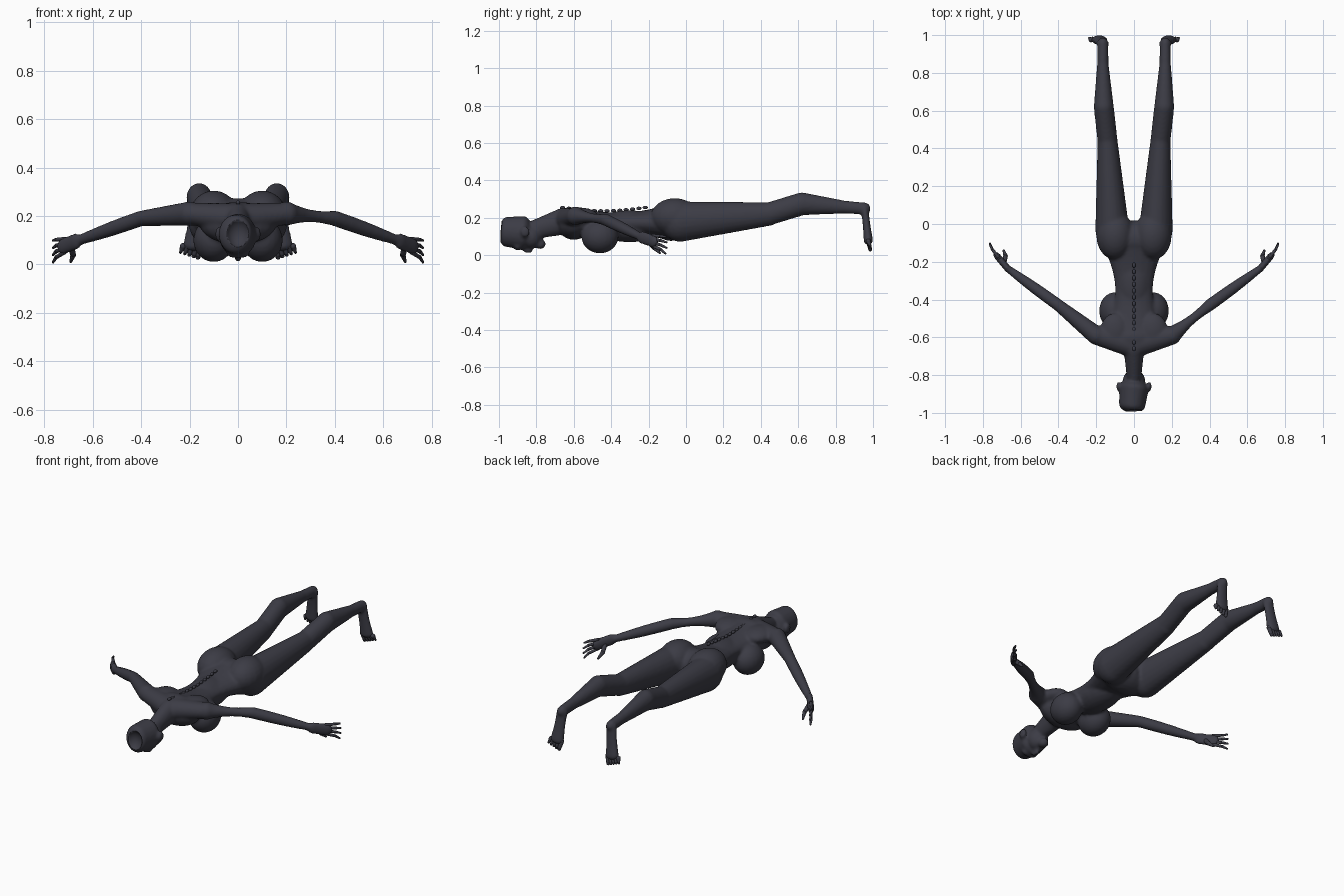
import bpy, bmesh, math
from mathutils import Vector, Matrix

old = bpy.data.objects.get("Cube")
if old:
    bpy.data.objects.remove(old, do_unlink=True)

slate = bpy.data.materials.new("dark slate")
slate.use_nodes = True
color = (.045, .045, .06, 1)
slate.diffuse_color = color
slate.node_tree.nodes["Principled BSDF"].inputs["Base Color"].default_value = color


def blob(bm, center, radii, frame=Matrix()):
    place = Matrix.Translation(center) @ frame @ Matrix.Diagonal((*radii, 1))
    bmesh.ops.create_uvsphere(bm, u_segments=20, v_segments=12, radius=1, matrix=place)


def limb(bm, start, end, start_radius, end_radius, bulge=0, flat=1, cap=1, sides=20, steps=12):
    """Tapered tube with rounded ends; bulge swells the middle, flat is height over width."""
    start, end = Vector(start), Vector(end)
    along = (end - start).normalized()
    ref = Vector((0, 1, 0)) if abs(along.z) > .8 else Vector((0, 0, 1))
    side = along.cross(ref).normalized()
    up = side.cross(along)
    rings = []
    for i in range(steps + 1):
        t = i / steps
        radius = start_radius + (end_radius - start_radius) * t + bulge * math.sin(math.pi * t)
        center = start.lerp(end, t)
        angles = [math.tau * k / sides for k in range(sides)]
        rings.append([bm.verts.new(center + side * radius * math.cos(a) + up * radius * flat * math.sin(a))
                      for a in angles])
    faces = [bm.faces.new(rings[0]), bm.faces.new(rings[-1])]
    for lower, upper in zip(rings, rings[1:]):
        for k in range(sides):
            faces.append(bm.faces.new((lower[k - 1], lower[k], upper[k], upper[k - 1])))
    bmesh.ops.recalc_face_normals(bm, faces=faces)
    frame = Matrix((side, along, up)).transposed().to_4x4()
    for center, radius in ((start, start_radius), (end, end_radius)):
        blob(bm, center, (radius, radius * flat * cap, radius * flat), frame)


def chain(bm, points, radii, **options):
    for i in range(len(points) - 1):
        limb(bm, points[i], points[i + 1], radii[i], radii[i + 1], **options)


def finish(bm, name):
    for face in bm.faces:
        face.smooth = True
    mesh = bpy.data.meshes.new(name)
    bm.to_mesh(mesh)
    bm.free()
    mesh.materials.append(slate)
    obj = bpy.data.objects.new(name, mesh)
    bpy.context.collection.objects.link(obj)
    return obj


# Torso, lying face down: chest to pelvis with a narrow waist
body = bmesh.new()
chest, pelvis = (0, -.6, .17), (0, -.08, .175)
limb(body, chest, pelvis, .16, .18, bulge=-.07, flat=.55)
blob(body, (0, -.3, .155), (.1, .2, .085))

# Neck and head
limb(body, (0, -.66, .18), (0, -.8, .14), .055, .04, flat=1.3)
limb(body, (0, -.87, .12), (-.01, -.96, .125), .078, .07, flat=1.15, cap=.5)
jaw, nose, chin, brow = (0, -.83, .1), (0, -.845, .03), (0, -.78, .06), (0, -.9, .045)
blob(body, jaw, (.06, .06, .065))
blob(body, nose, (.014, .03, .02))
blob(body, chin, (.03, .03, .028))
blob(body, brow, (.05, .02, .02))

for s in (-1, 1):
    def at(x, y, z):
        return (s * x, y, z)

    # Ear, breast, buttock and shoulder blade
    blob(body, at(.08, -.86, .125), (.014, .025, .03))
    blob(body, at(.1, -.46, .1), (.085, .1, .09))
    blob(body, at(.1, -.06, .205), (.1, .13, .1))
    blob(body, at(.1, -.57, .21), (.08, .1, .045))

    # Leg, with the calf raised above the knee
    hip, knee = at(.115, -.03, .18), at(.14, .44, .22)
    calf, ankle, heel = at(.16, .62, .275), at(.165, .85, .257), at(.165, .955, .25)
    limb(body, hip, knee, .09, .053, flat=1.2)
    chain(body, (knee, calf, ankle, heel), (.053, .053, .03, .028), flat=1.15)

    # Foot, hanging straight down
    ball = at(.185, .975, .08)
    limb(body, heel, ball, .034, .042, bulge=-.004, flat=.6)

    # Arm, with one upper arm pinched in the middle
    shoulder, elbow = at(.2, -.59, .21), at(.4, -.43, .19)
    wrist, palm = at(.67, -.235, .095), at(.72, -.175, .075)
    limb(body, (0, -.64, .19), shoulder, .07, .05, flat=.9)
    limb(body, shoulder, elbow, .05, .032, bulge=-.015 if s > 0 else 0)
    limb(body, elbow, wrist, .032, .019, bulge=.004)
    limb(body, wrist, palm, .018, .018, flat=1.9)

    # Fingers fanned in height, each bending inward at the tip
    label = "left" if s > 0 else "right"
    hand = bmesh.new()
    for i in range(4):
        fan = (i - 1.5) * .018
        bend = abs(fan) / 3
        root = Vector(at(.715, -.18, .078 + fan))
        middle = root + Vector(at(.035, .045, fan / 3 - .012))
        tip = middle + Vector(at(.013, .035 - bend, fan / 3 - .012))
        chain(hand, (root, middle, tip), (.009, .008, .005), sides=10, steps=4)
    thumb = at(.69, -.21, .08), at(.68, -.17, .04), at(.69, -.14, .012)
    chain(hand, thumb, (.014, .012, .006), sides=10, steps=4)
    finish(hand, label + "_fingers")

    # Toes splayed outward, the big toe the longest
    toes = bmesh.new()
    for i in range(5):
        root = Vector(at(.155 + i * .018, .975, .075))
        tip = root + Vector(at(.01, .01, i * .005 - .045))
        limb(toes, root, tip, .013, .01 - i * .001, sides=10, steps=4)
    finish(toes, label + "_toes")

# Fuse the overlapping masses into one soft skin
skin = finish(body, "body")
fuse = skin.modifiers.new("fuse", 'REMESH')
fuse.mode = 'VOXEL'
fuse.voxel_size = .008
fuse.use_smooth_shade = True
soften = skin.modifiers.new("soften", 'SMOOTH')
soften.factor = .5
soften.iterations = 6

# Hollow in the crown of the head
cutter = bmesh.new()
blob(cutter, (0, -1.01, .13), (.05, .05, .062))
hollow = finish(cutter, "crown_cutter")
hollow.hide_render = True
hollow.display_type = 'WIRE'
cut = skin.modifiers.new("crown hollow", 'BOOLEAN')
cut.operation = 'DIFFERENCE'
cut.object = hollow

# Row of vertebrae along the back
spine = bmesh.new()
for i in range(14):
    y = i * .034 - .66
    dip = .018 * math.sin(math.pi * i / 13)
    blob(spine, (0, y, .255 - dip), (.009, .014, .009))
finish(spine, "spine")
